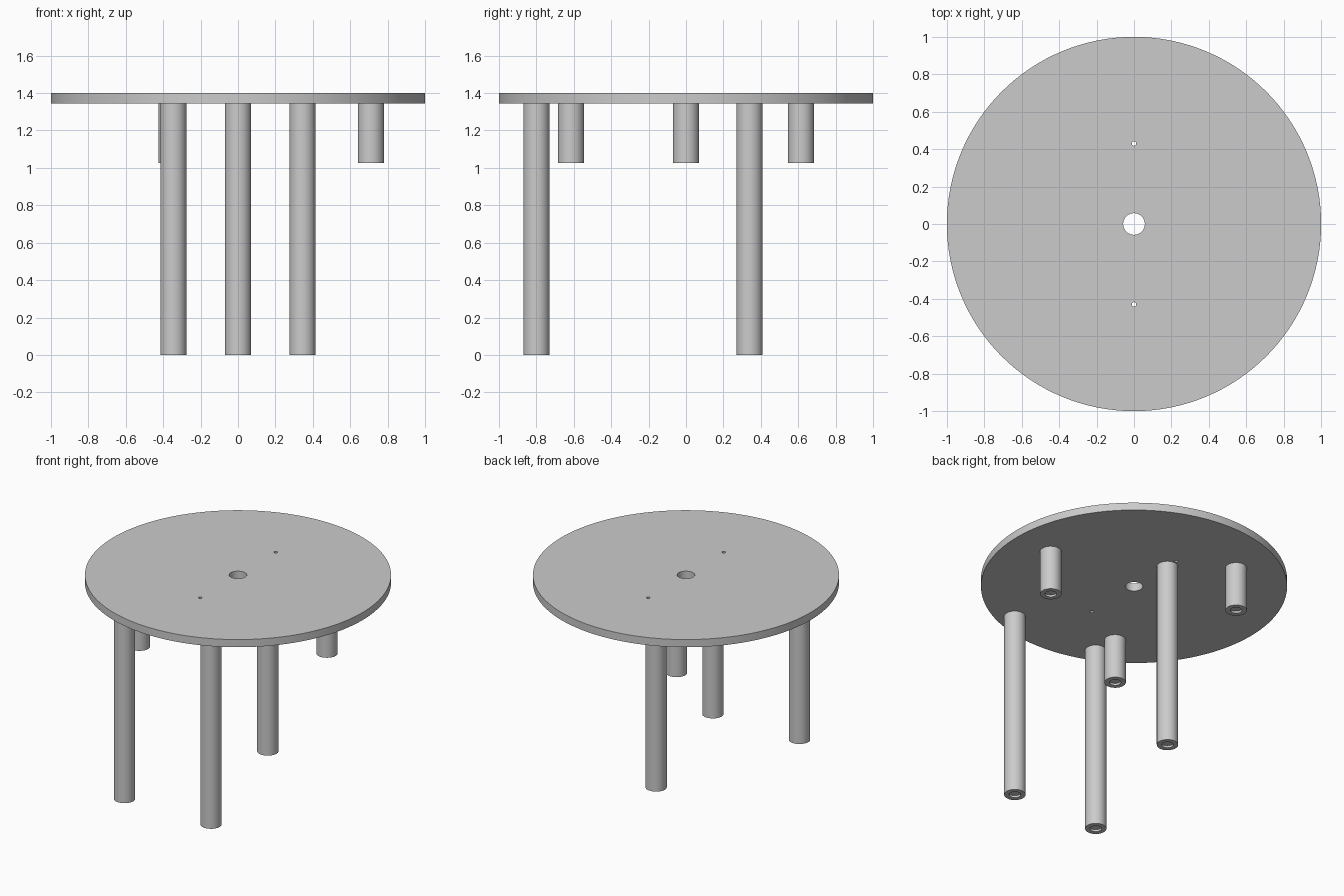
import bpy
from math import radians, sin, cos

old = bpy.data.objects.get("Cube")
if old:
    bpy.data.objects.remove(old, do_unlink=True)

grey = bpy.data.materials.new("plain grey")
grey.use_nodes = True
COLOUR = (0.6, 0.6, 0.6, 1)
grey.diffuse_color = COLOUR
grey.node_tree.nodes["Principled BSDF"].inputs["Base Color"].default_value = COLOUR

TOP, UNDERSIDE = 1.40, 1.345
LEG_RADIUS, RECESS_RADIUS, RECESS_DEPTH = 0.07, 0.038, 0.015


def cylinder(name, x, y, bottom, top, radius, sides):
    bpy.ops.mesh.primitive_cylinder_add(
        vertices=sides, radius=radius, depth=top - bottom,
        location=(x, y, (top + bottom) / 2))
    obj = bpy.context.object
    obj.name = name
    obj.data.materials.append(grey)
    return obj


def drill(obj, x, y, bottom, top, radius):
    """Cut a round hole and discard the cutter."""
    cutter = cylinder("cutter", x, y, bottom, top, radius, 32)
    cutter.hide_render = True
    mod = obj.modifiers.new("hole", "BOOLEAN")
    mod.object = cutter
    mod.operation = "DIFFERENCE"
    mod.solver = "EXACT"
    select(obj)
    bpy.ops.object.modifier_apply(modifier=mod.name)
    bpy.data.objects.remove(cutter, do_unlink=True)


def select(obj):
    bpy.ops.object.select_all(action="DESELECT")
    obj.select_set(True)
    bpy.context.view_layer.objects.active = obj


def smooth(obj):
    select(obj)
    bpy.ops.object.shade_smooth_by_angle(angle=radians(30))


def leg(name, x, y, bottom):
    obj = cylinder(name, x, y, bottom, UNDERSIDE, LEG_RADIUS, 48)
    # shallow round recess in the foot
    drill(obj, x, y, bottom - 0.1, bottom + RECESS_DEPTH, RECESS_RADIUS)
    smooth(obj)


# Round top with a central hole and two small holes
table_top = cylinder("table_top", 0, 0, UNDERSIDE, TOP, 1.0, 128)
for y, radius in ((0, 0.058), (0.43, 0.012), (-0.43, 0.012)):
    drill(table_top, 0, y, UNDERSIDE - 0.1, TOP + 0.1, radius)
smooth(table_top)

# Three long legs reaching the ground
leg("long_leg_front_left", 0.345, -0.80, 0)
leg("long_leg_front_right", -0.345, -0.80, 0)
leg("long_leg_back", 0, 0.34, 0)

# Three short posts evenly spaced around the underside
for name, angle in (("left", 0), ("back_right", 120), ("front_right", 240)):
    a = radians(angle)
    leg("short_post_" + name, 0.71 * cos(a), 0.71 * sin(a), 1.025)
